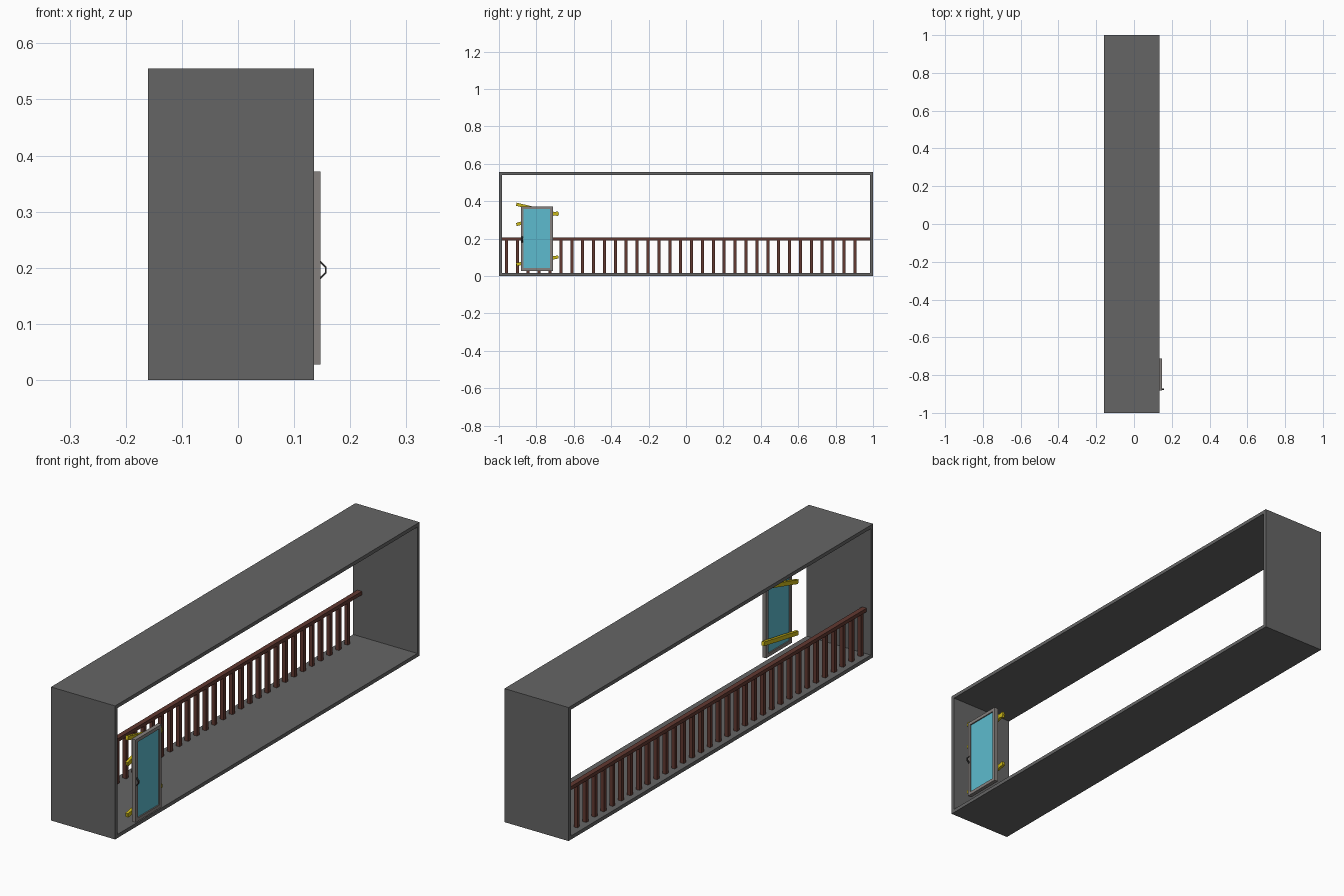
import bpy, bmesh, math
from mathutils import Matrix, Vector

if "Cube" in bpy.data.objects:
    bpy.data.objects.remove(bpy.data.objects["Cube"])


def mat(name, r, g, b):
    m = bpy.data.materials.new(name)
    m.diffuse_color = (r, g, b, 1)
    m.use_nodes = True
    m.node_tree.nodes["Principled BSDF"].inputs["Base Color"].default_value = m.diffuse_color
    return m


DARK = mat("dark_grey", 0.13, 0.13, 0.13)
WOOD = mat("red_brown_wood", 0.12, 0.04, 0.03)
METAL = mat("door_metal", 0.24, 0.22, 0.21)
GLASS = mat("blue_glass", 0.11, 0.5, 0.62)
YELLOW = mat("yellow_plank", 0.6, 0.48, 0.01)
BLACK = mat("handle_black", 0.04, 0.04, 0.04)


def finish(name, bm, material):
    bmesh.ops.recalc_face_normals(bm, faces=bm.faces)
    me = bpy.data.meshes.new(name)
    bm.to_mesh(me)
    bm.free()
    me.materials.append(material)
    ob = bpy.data.objects.new(name, me)
    bpy.context.collection.objects.link(ob)
    return ob


def box(name, lo, hi, material):
    lo, hi = Vector(lo), Vector(hi)
    bm = bmesh.new()
    bmesh.ops.create_cube(bm, size=1, matrix=Matrix.Translation((lo + hi) / 2)
                          @ Matrix.Diagonal((*(hi - lo), 1)))
    return finish(name, bm, material)


def ring(name, x0, x1, outer, t, material):
    """Rectangular frame in the YZ plane, open along x."""
    y0, y1, z0, z1 = outer
    loops = []
    bm = bmesh.new()
    for x in (x0, x1):
        for d in (0, t):
            loops.append([bm.verts.new((x, y, z)) for y, z in (
                (y0 + d, z0 + d), (y1 - d, z0 + d), (y1 - d, z1 - d), (y0 + d, z1 - d))])
    for a, b in ((0, 1), (1, 3), (3, 2), (2, 0)):
        for i in range(4):
            j = (i + 1) % 4
            bm.faces.new((loops[a][i], loops[a][j], loops[b][j], loops[b][i]))
    return finish(name, bm, material)


def bar(name, a, b, thick_x, height, material):
    """Straight bar between two (y, z) points, centred on x = a.x."""
    a, b = Vector(a), Vector(b)
    d = b - a
    bm = bmesh.new()
    bmesh.ops.create_cube(bm, size=1, matrix=Matrix.Translation((a + b) / 2)
                          @ Matrix.Rotation(math.atan2(d.z, d.y), 4, 'X')
                          @ Matrix.Diagonal((thick_x, d.length, height, 1)))
    return finish(name, bm, material)


# Open-sided shell: floor, ceiling and two end walls
ring("balcony_shell", -0.16, 0.135, (-1, 1, 0, 0.555), 0.015, DARK)

# Railing along the -x side
box("hand_rail", (-0.141, -0.985, 0.19), (-0.12, 0.985, 0.205), WOOD)
for i in range(33):
    y = -0.96 + i * 1.863 / 32
    box(f"baluster_{i + 1}", (-0.138, y - 0.008, 0.015), (-0.122, y + 0.008, 0.19), WOOD)

# Glazed door
ring("door_frame", 0.13, 0.147, (-0.882, -0.712, 0.028, 0.372), 0.014, METAL)
box("door_glass", (0.135, -0.868, 0.042), (0.142, -0.726, 0.358), GLASS)

# Planks nailed across the back of the door
for i, (z0, z1) in enumerate(((0.384, 0.328), (0.275, 0.338), (0.062, 0.102))):
    bar(f"plank_{i + 1}", (0.124, -0.907, z0), (0.124, -0.682, z1), 0.012, 0.017, YELLOW)

# Bent pull handle: outer and inner profile, extruded in y
outer = [(0.146, 0.213), (0.158, 0.202), (0.158, 0.19), (0.146, 0.179)]
inner = [(0.146, 0.209), (0.155, 0.2), (0.155, 0.192), (0.146, 0.183)]
bm = bmesh.new()
faces = []
o = [bm.verts.new((x, -0.879, z)) for x, z in outer]
n = [bm.verts.new((x, -0.879, z)) for x, z in inner]
for k in range(3):
    faces.append(bm.faces.new((o[k], o[k + 1], n[k + 1], n[k])))
ext = bmesh.ops.extrude_face_region(bm, geom=faces, use_keep_orig=True)
bmesh.ops.translate(bm, vec=(0, 0.007, 0),
                    verts=[v for v in ext["geom"] if isinstance(v, bmesh.types.BMVert)])
finish("door_handle", bm, BLACK)
